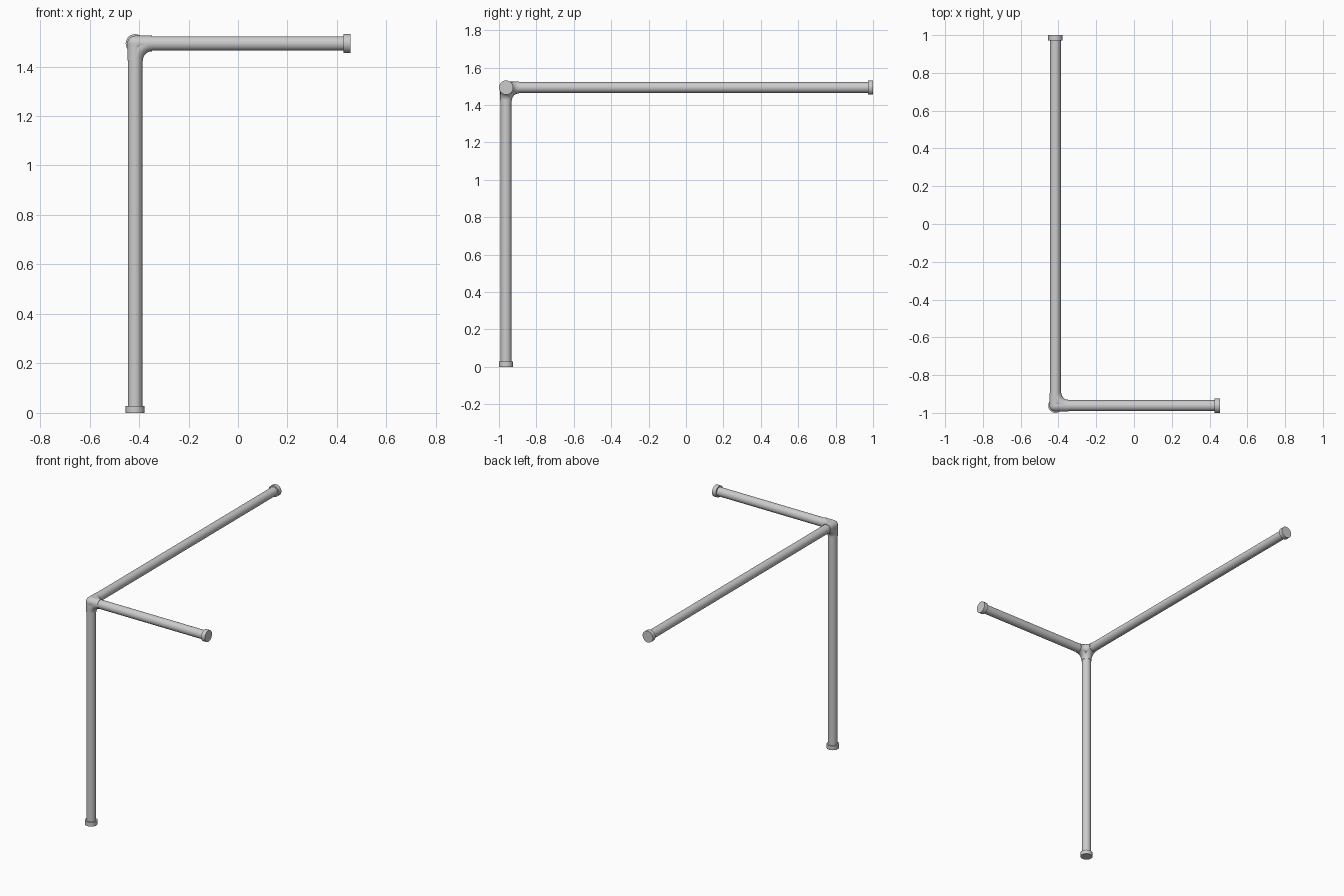
import bpy, math
from mathutils import Vector

if "Cube" in bpy.data.objects:
    bpy.data.objects.remove(bpy.data.objects["Cube"])

CORNER = Vector((-0.416, -0.962, 1.493))
PIPE_R, FIT_R, CAP_R, CAP_L, REACH = 0.029, 0.0315, 0.038, 0.028, 0.068
DOWN, RIGHT, BACK = Vector((0, 0, -1)), Vector((1, 0, 0)), Vector((0, 1, 0))


def smooth(obj):
    bpy.ops.object.select_all(action='DESELECT')
    obj.select_set(True)
    bpy.context.view_layer.objects.active = obj
    bpy.ops.object.shade_smooth_by_angle(angle=math.radians(35))


def rod(name, direction, start, end, radius):
    """Cylinder along a direction, measured from the corner."""
    bpy.ops.mesh.primitive_cylinder_add(
        vertices=32, radius=radius, depth=end - start,
        location=CORNER + direction * (start + end) / 2,
        rotation=direction.to_track_quat('Z', 'Y').to_euler())
    obj = bpy.context.object
    obj.name = name
    smooth(obj)
    return obj


def elbow(name, a, b):
    """Quarter bend that fillets the inside corner between two pipes."""
    curve = bpy.data.curves.new(name, 'CURVE')
    curve.dimensions = '3D'
    curve.bevel_depth = FIT_R
    curve.bevel_resolution = 6
    curve.resolution_u = 12
    spline = curve.splines.new('BEZIER')
    spline.bezier_points.add(1)
    k = REACH * (1 - 0.5523)
    for point, d in zip(spline.bezier_points, (a, b)):
        point.co = CORNER + d * REACH
        inner, outer = CORNER + d * k, CORNER + d * (2 * REACH - k)
        point.handle_left, point.handle_right = (outer, inner) if d is a else (inner, outer)
    obj = bpy.data.objects.new(name, curve)
    bpy.context.collection.objects.link(obj)
    bpy.ops.object.select_all(action='DESELECT')
    obj.select_set(True)
    bpy.context.view_layer.objects.active = obj
    bpy.ops.object.convert(target='MESH')
    smooth(bpy.context.object)


# Pipes with corner sleeves and end flanges
for name, d, length in (("upright", DOWN, CORNER.z),
                        ("short_rail", RIGHT, 0.454 - CORNER.x),
                        ("long_rail", BACK, 1 - CORNER.y)):
    rod(name + "_pipe", d, 0, length - CAP_L / 2, PIPE_R)
    rod(name + "_sleeve", d, 0, REACH, FIT_R)
    rod(name + "_flange", d, length - CAP_L, length, CAP_R)

# Rounded three-way corner fitting
bpy.ops.mesh.primitive_uv_sphere_add(segments=32, ring_count=16, radius=FIT_R, location=CORNER)
bpy.context.object.name = "corner_ball"
smooth(bpy.context.object)
elbow("elbow_upright_short", DOWN, RIGHT)
elbow("elbow_upright_long", DOWN, BACK)
elbow("elbow_short_long", RIGHT, BACK)
